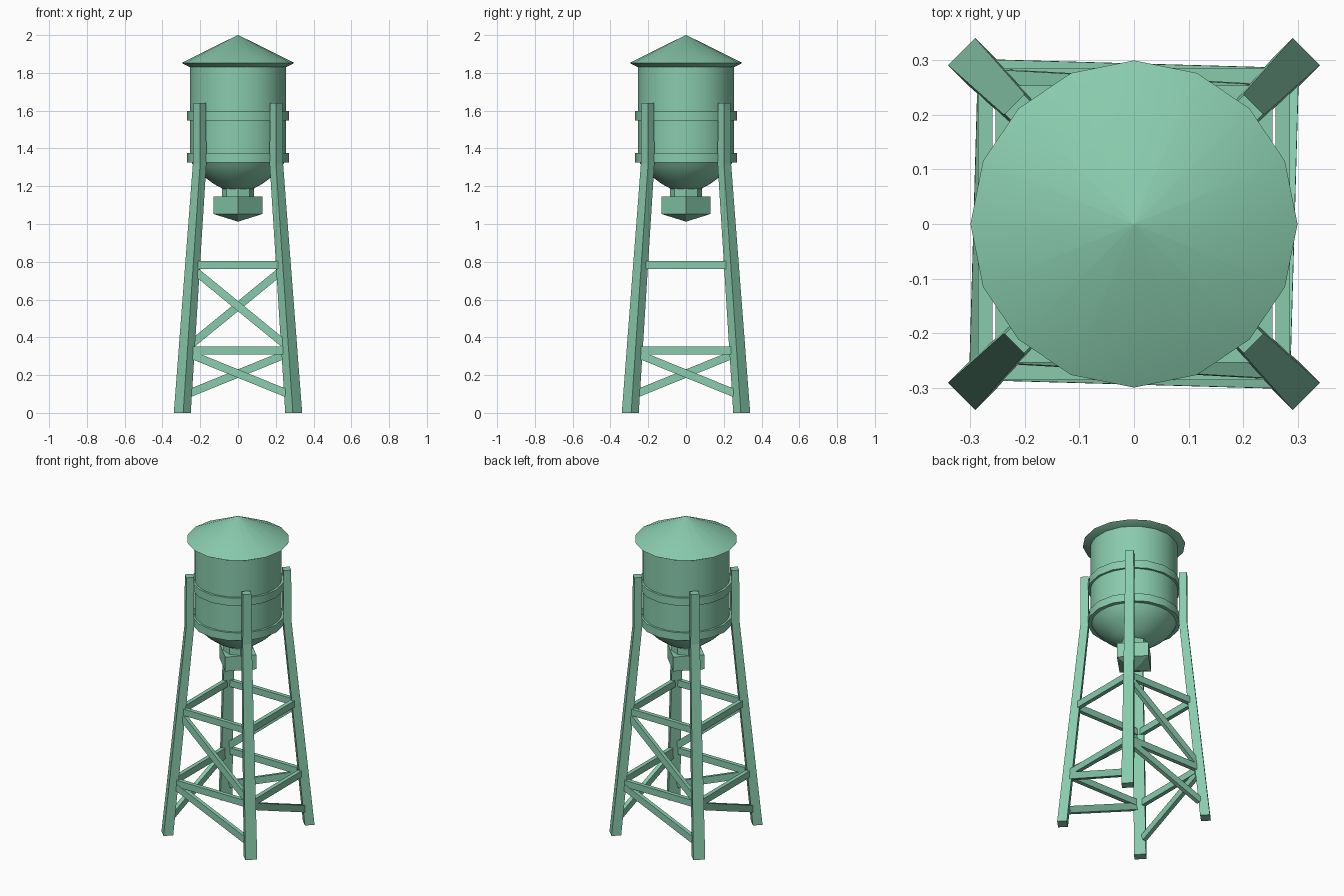
import bpy, bmesh
from math import cos, sin, pi, radians
from mathutils import Vector, Matrix

if "Cube" in bpy.data.objects:
    bpy.data.objects.remove(bpy.data.objects["Cube"], do_unlink=True)

green = bpy.data.materials.new("pale_green_paint")
green.use_nodes = True
COLOUR = (0.25, 0.60, 0.42, 1)
green.diffuse_color = COLOUR
green.node_tree.nodes["Principled BSDF"].inputs["Base Color"].default_value = COLOUR


def finish(name, bm, smooth=False):
    bmesh.ops.remove_doubles(bm, verts=bm.verts, dist=0.0001)
    bmesh.ops.recalc_face_normals(bm, faces=bm.faces)
    mesh = bpy.data.meshes.new(name)
    bm.to_mesh(mesh)
    bm.free()
    mesh.materials.append(green)
    obj = bpy.data.objects.new(name, mesh)
    bpy.context.collection.objects.link(obj)
    if smooth:
        bpy.ops.object.select_all(action='DESELECT')
        obj.select_set(True)
        bpy.context.view_layer.objects.active = obj
        bpy.ops.object.shade_smooth_by_angle(angle=radians(30))
    return obj


def loft(bm, rings):
    """Skin closed rings of points and cap both ends."""
    loops = [[bm.verts.new(p) for p in ring] for ring in rings]
    n = len(loops[0])
    for a, b in zip(loops, loops[1:]):
        for i in range(n):
            j = (i + 1) % n
            bm.faces.new((a[i], a[j], b[j], b[i]))
    bm.faces.new(loops[0])
    bm.faces.new(loops[-1])


def lathe(name, profile, sides, smooth=True):
    """Turn (radius, z) points about the vertical axis."""
    bm = bmesh.new()
    angles = [2 * pi * i / sides for i in range(sides)]
    loft(bm, [[(r * cos(a), r * sin(a), z) for a in angles] for r, z in profile])
    return finish(name, bm, smooth)


TIP = 0.002
# Tank with bowl-shaped bottom, roof and bands
lathe("tank", [(0.06, 1.175), (0.13, 1.213), (0.19, 1.258), (0.23, 1.30),
               (0.254, 1.34), (0.254, 1.845)], 32)
lathe("roof", [(0.25, 1.828), (0.299, 1.853), (TIP, 2.0)], 16)
for name, z in (("lower_band", 1.325), ("upper_band", 1.548)):
    lathe(name, [(0.27, z), (0.27, z + 0.05)], 16)

# Outlet under the tank
lathe("outlet_pipe", [(0.085, 1.13), (0.085, 1.2)], 8, False)
lathe("outlet_box", [(TIP, 1.013), (0.13, 1.053), (0.13, 1.145)], 4, False)

KNEE = 1.32


def leg_centre(z):
    """Distance of the leg axis from each centre plane."""
    return 0.295 - 0.092 * min(z / KNEE, 1)


def leg_ring(z, width, depth):
    out, side = Vector((1, -1, 0)).normalized(), Vector((1, 1, 0)).normalized()
    mid = Vector((leg_centre(z), -leg_centre(z), z))
    return [mid + out * depth / 2 * a + side * width / 2 * b
            for a, b in ((-1, -1), (1, -1), (1, 1), (-1, 1))]


def strut(name, x1, z1, x2, z2, turn, height=0.042, thick=0.026):
    """Flat bar across the front side, then turned to its own side."""
    a = Vector((x1, -leg_centre(z1), z1))
    b = Vector((x2, -leg_centre(z2), z2))
    along = (b - a).normalized()
    up = along.cross(Vector((0, -1, 0))).normalized() * height / 2
    out = up.cross(along).normalized() * thick / 2
    bm = bmesh.new()
    loft(bm, [[p - up - out, p + up - out, p + up + out, p - up + out] for p in (a, b)])
    bm.transform(turn)
    finish(name, bm)


# Legs and braces, repeated around the four sides
corners = ("front_left", "back_left", "back_right", "front_right")
for k, (side, corner) in enumerate(zip(("front", "left", "back", "right"), corners)):
    turn = Matrix.Rotation(k * pi / 2, 4, 'Z')
    bm = bmesh.new()
    loft(bm, [leg_ring(0, 0.07, 0.057), leg_ring(KNEE, 0.054, 0.047),
              leg_ring(1.64, 0.05, 0.045)])
    bm.transform(turn)
    finish(corner + "_leg", bm)
    strut(side + "_upper_beam", -0.22, 0.782, 0.22, 0.782, turn)
    strut(side + "_lower_beam", -0.238, 0.33, 0.238, 0.33, turn)
    strut(side + "_lower_brace", -0.24, 0.305, 0.255, 0.105, turn)
    if side in ("front", "back"):
        strut(side + "_upper_brace", -0.22, 0.745, 0.245, 0.365, turn)
